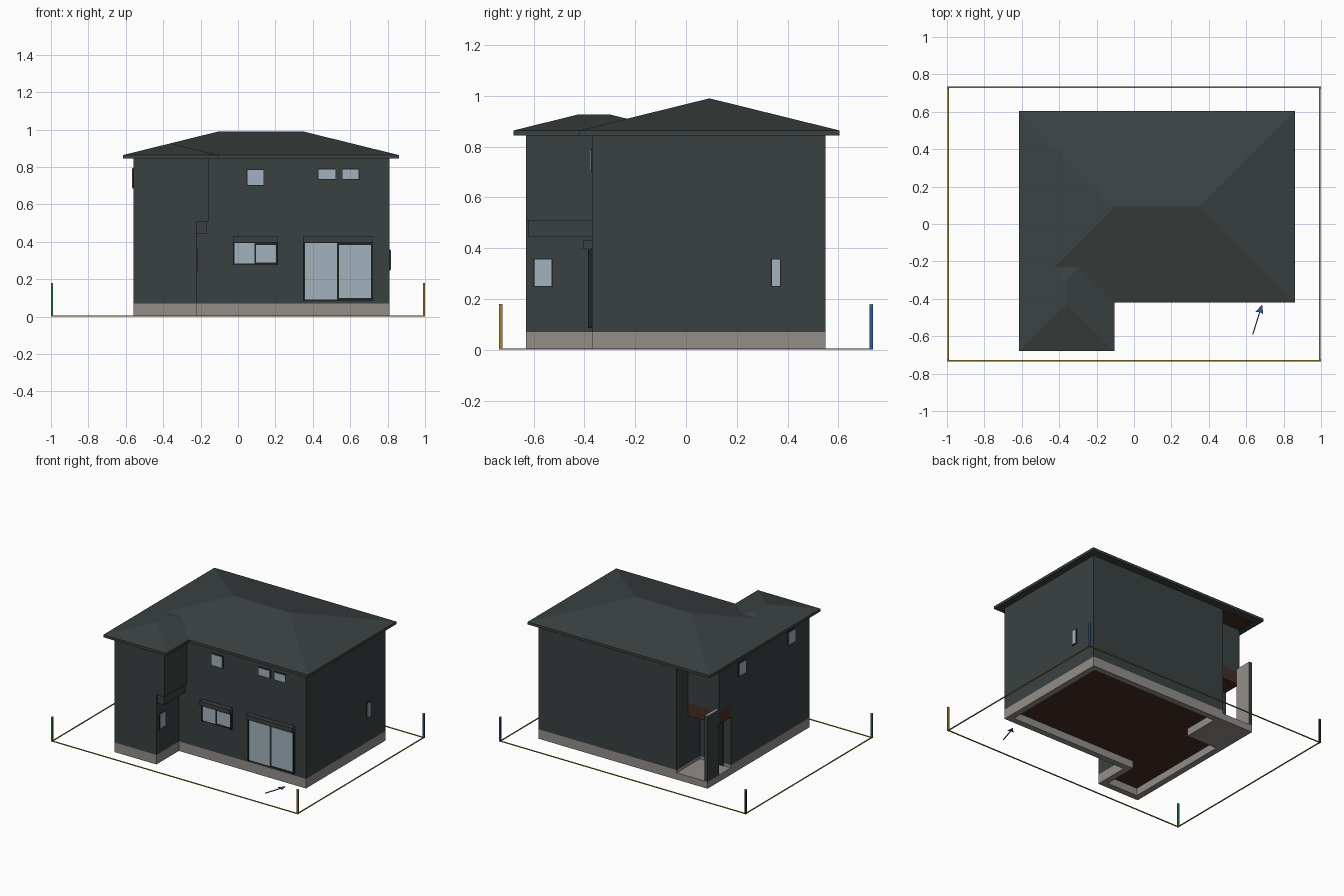
import bpy, bmesh, math

if "Cube" in bpy.data.objects:
    bpy.data.objects.remove(bpy.data.objects["Cube"])


def srgb(r, g, b):
    f = lambda c: c / 12.92 if c <= 0.04045 else ((c + 0.055) / 1.055) ** 2.4
    return (f(r / 255), f(g / 255), f(b / 255), 1)


def mat(name, *rgb):
    m = bpy.data.materials.new(name)
    m.diffuse_color = srgb(*rgb)
    m.use_nodes = True
    m.node_tree.nodes["Principled BSDF"].inputs["Base Color"].default_value = m.diffuse_color
    return m


WALL = mat("charcoal wall", 58, 64, 64)
ROOF = mat("slate roof", 59, 66, 65)
CONCRETE = mat("concrete grey", 146, 142, 137)
GLASS = mat("pale glass", 163, 178, 189)
FRAME = mat("black frame", 32, 36, 36)
BROWN = mat("dark brown", 68, 46, 38)
YELLOW = mat("ochre yellow", 160, 136, 44)
GREEN = mat("green", 45, 140, 75)
BLUE = mat("blue", 48, 88, 156)


def make(name, bm, *mats):
    bmesh.ops.recalc_face_normals(bm, faces=bm.faces)
    me = bpy.data.meshes.new(name)
    bm.to_mesh(me)
    bm.free()
    for m in mats:
        me.materials.append(m)
    ob = bpy.data.objects.new(name, me)
    bpy.context.collection.objects.link(ob)
    return ob


def prism_bm(outline, z0, z1):
    bm = bmesh.new()
    base = bm.faces.new([bm.verts.new((x, y, z0)) for x, y in outline])
    top = bmesh.ops.extrude_face_region(bm, geom=[base])
    for v in top["geom"]:
        if isinstance(v, bmesh.types.BMVert):
            v.co.z = z1
    bmesh.ops.recalc_face_normals(bm, faces=bm.faces)
    if not any(len(f.verts) == len(outline) and f.calc_center_median().z < z0 + 1e-5
               for f in bm.faces):
        bm.faces.new([v for v in bm.verts if abs(v.co.z - z0) < 1e-6])
    return bm


def prism(name, outline, z0, z1, m):
    return make(name, prism_bm(outline, z0, z1), m)


def box(name, x0, x1, y0, y1, z0, z1, m):
    return prism(name, [(x0, y0), (x1, y0), (x1, y1), (x0, y1)], z0, z1, m)


# House plan: main block, front-left wing, recessed back-left entrance
W, E, S, N, F = -0.56, 0.81, -0.37, 0.55, -0.63


def plan(wing_x, recess_y):
    return [(W, F), (wing_x, F), (wing_x, S), (E, S), (E, N),
            (-0.31, N), (-0.31, recess_y), (W, recess_y)]


# Foundation with hollow underside
bm = prism_bm(plan(-0.22, 0.28), 0, 0.07)
bottom = [f for f in bm.faces if f.calc_center_median().z < 1e-4]
bmesh.ops.inset_region(bm, faces=bottom, thickness=0.045, use_even_offset=True)
hole = bmesh.ops.extrude_face_region(bm, geom=bottom)
for v in hole["geom"]:
    if isinstance(v, bmesh.types.BMVert):
        v.co.z = 0.055
bmesh.ops.delete(bm, geom=[f for f in bottom if f.is_valid], context="FACES")
for f in bm.faces:
    if abs(f.calc_center_median().z - 0.055) < 1e-4 and abs(f.normal.z) > 0.9:
        f.material_index = 1
make("foundation", bm, CONCRETE, BROWN)

# Walls
prism("lower_walls", plan(-0.22, 0.28), 0.07, 0.51, WALL)
prism("upper_walls", plan(-0.155, 0.42), 0.51, 0.85, WALL)
box("wing_bracket", -0.221, -0.165, -0.62, S, 0.445, 0.51, WALL)

# Entrance porch: slab, ceiling box and screen wall with a pale inner face
box("porch_slab", W, -0.31, 0.28, N, 0, 0.05, CONCRETE)
box("porch_ceiling", W, -0.31, 0.28, 0.42, 0.42, 0.51, BROWN)
box("porch_soffit", W, -0.31, 0.42, N, 0.838, 0.846, BROWN)
screen = box("porch_screen", W, W + 0.025, 0.42, N, 0.05, 0.53, WALL)
screen.data.materials.append(CONCRETE)
for p in screen.data.polygons:
    if p.normal.x > 0.9 or p.normal.z > 0.9:
        p.material_index = 1
box("entrance_door", -0.50, -0.38, 0.28, 0.287, 0.05, 0.40, FRAME)


# Hip roofs: flat eaves edge, then four slopes of equal pitch
def hip_roof(name, x0, x1, y0, y1, z0=0.845, z1=0.864, pitch=0.247):
    h = min(x1 - x0, y1 - y0) / 2
    bm = bmesh.new()
    ring = [(x0, y0), (x1, y0), (x1, y1), (x0, y1)]
    lo = [bm.verts.new((x, y, z0)) for x, y in ring]
    hi = [bm.verts.new((x, y, z1)) for x, y in ring]
    a = bm.verts.new((x0 + h, y0 + h, z1 + h * pitch))
    b = bm.verts.new((x1 - h, y1 - h, z1 + h * pitch))
    bm.faces.new(lo)
    for i in range(4):
        j = (i + 1) % 4
        bm.faces.new((lo[i], lo[j], hi[j], hi[i]))
    if x1 - x0 > y1 - y0:
        tops = [(0, 1, b, a), (1, 2, b), (2, 3, a, b), (3, 0, a)]
    else:
        tops = [(0, 1, a), (1, 2, b, a), (2, 3, b), (3, 0, a, b)]
    for i, j, *ridge in tops:
        bm.faces.new([hi[i], hi[j], *ridge])
    make(name, bm, ROOF)


hip_roof("main_roof", -0.615, 0.86, -0.42, 0.605)
hip_roof("wing_roof", -0.615, -0.105, -0.68, -0.045)


# Plates on a wall: axis of the wall normal, wall position, outward sign
def plate(name, axis, pos, sign, a0, a1, z0, z1, depth, m):
    p0, p1 = sorted((pos, pos + sign * depth))
    if axis == "x":
        return box(name, p0, p1, a0, a1, z0, z1, m)
    return box(name, a0, a1, p0, p1, z0, z1, m)


def window(name, axis, pos, sign, a0, a1, z0, z1):
    e = 0.005
    plate(name + "_frame", axis, pos, sign, a0 - e, a1 + e, z0 - e, z1 + e, 0.005, FRAME)
    plate(name + "_glass", axis, pos, sign, a0, a1, z0, z1, 0.008, GLASS)


for name, axis, pos, sign, a0, a1, z0, z1 in [
    ("front_upper_window", "y", S, -1, 0.05, 0.135, 0.705, 0.785),
    ("front_small_window_left", "y", S, -1, 0.43, 0.52, 0.735, 0.787),
    ("front_small_window_right", "y", S, -1, 0.56, 0.645, 0.735, 0.787),
    ("right_window", "x", E, 1, 0.338, 0.37, 0.252, 0.355),
    ("wing_window", "x", -0.22, 1, -0.597, -0.53, 0.252, 0.355),
    ("left_back_window", "x", W, -1, 0.11, 0.19, 0.69, 0.78),
    ("left_front_window", "x", W, -1, -0.46, -0.38, 0.70, 0.79),
]:
    window(name, axis, pos, sign, a0, a1, z0, z1)

# Sliding windows with shutter boxes
for name, x0, x1, z0 in [("sliding_window", -0.028, 0.213, 0.275),
                         ("patio_door", 0.348, 0.72, 0.085)]:
    mid = (x0 + x1) / 2
    box(name + "_frame", x0, x1, S - 0.008, S, z0, 0.40, FRAME)
    box(name + "_left_glass", x0 + 0.010, mid - 0.005, S - 0.013, S, z0 + 0.008, 0.393, GLASS)
    box(name + "_right_glass", mid + 0.005, x1 - 0.010, S - 0.011, S, z0 + 0.014, 0.382, GLASS)
    box(name + "_shutter_box", x0, x1, S - 0.035, S, 0.397, 0.43, WALL)
    for side, x in (("left", x0), ("right", x1 - 0.007)):
        box(f"{name}_{side}_rail", x, x + 0.007, S - 0.016, S, z0, 0.40, FRAME)

# Plot boundary: corner posts with caps, and ground lines
X, Y, R = 0.994, 0.73, 0.006
for name, x, y, m in [("front_left_post", -X, -Y, GREEN), ("front_right_post", X, -Y, YELLOW),
                      ("back_right_post", X, Y, BLUE), ("back_left_post", -X, Y, FRAME)]:
    box(name, x - R, x + R, y - R, y + R, 0, 0.174, m)
    box(name + "_cap", x - R, x + R, y - R, y + R, 0.174, 0.18, CONCRETE)
for s, side in ((-1, "front"), (1, "back")):
    box(side + "_boundary", -X, X, s * Y - 0.004, s * Y + 0.004, 0, 0.005, YELLOW)
for s, side in ((-1, "left"), (1, "right")):
    box(side + "_boundary", s * X - 0.004, s * X + 0.004, -Y, Y, 0, 0.005, YELLOW)

# Ground arrow
arrow = prism("ground_arrow", [(-0.003, 0), (0.003, 0), (0.003, 0.125), (0.021, 0.12),
                               (0, 0.168), (-0.021, 0.12), (-0.003, 0.125)], 0, 0.005, BLUE)
arrow.location = (0.635, -0.59, 0)
arrow.rotation_euler.z = -math.atan2(0.05, 0.16)
